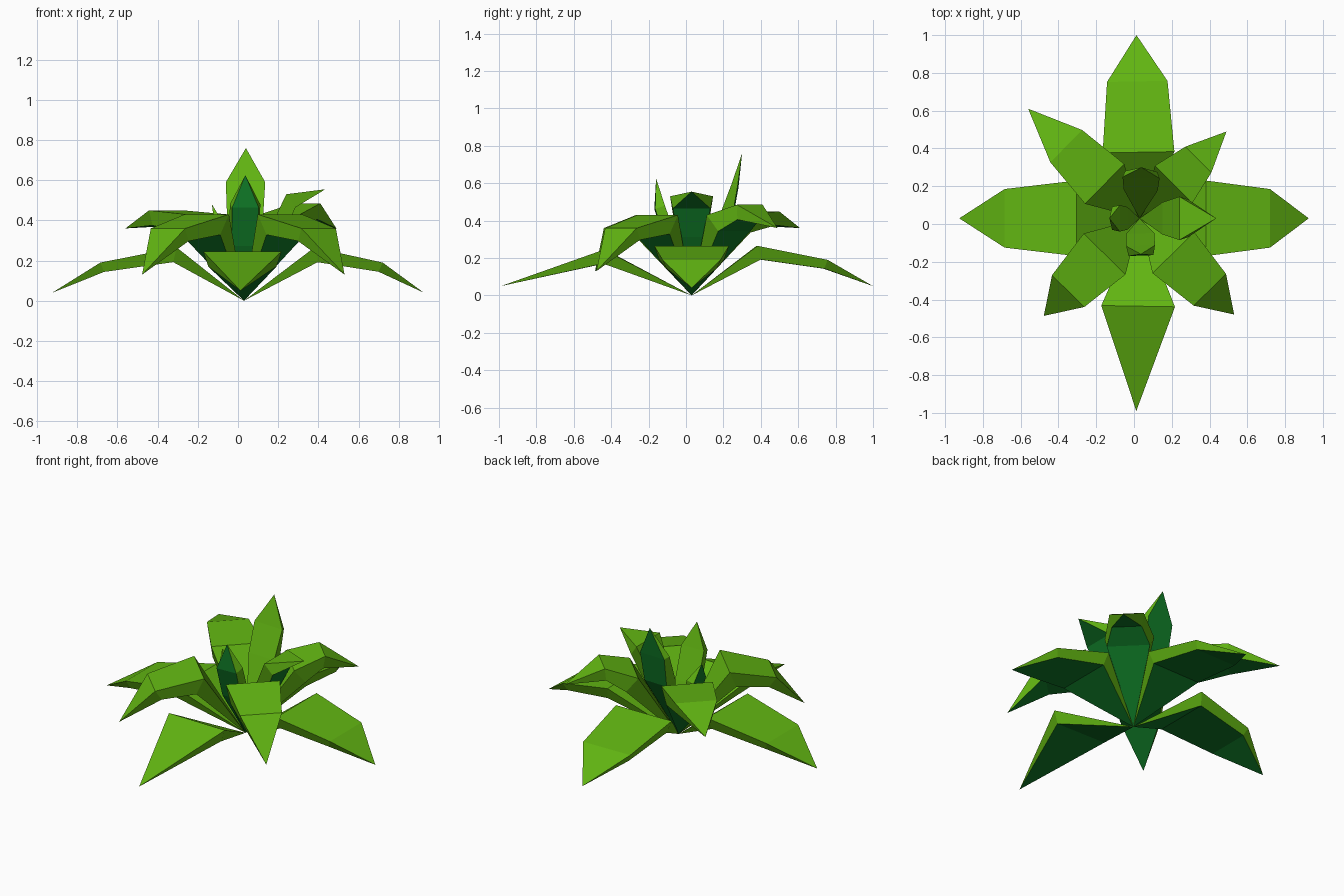
import bpy, bmesh, math
from mathutils import Vector

if "Cube" in bpy.data.objects:
    bpy.data.objects.remove(bpy.data.objects["Cube"])


def material(name, rgb):
    m = bpy.data.materials.new(name)
    m.diffuse_color = (*rgb, 1)
    m.use_nodes = True
    m.node_tree.nodes["Principled BSDF"].inputs["Base Color"].default_value = m.diffuse_color
    return m


MATS = [material("leaf green", (0.12, 0.46, 0.006)),
        material("underside green", (0.005, 0.19, 0.02))]
BASE = Vector((0.03, 0.03, 0.0))


def leaf(name, angle, sections, tip):
    """Pointed leaf: sections are (reach, height, half width, thickness)."""
    a = math.radians(angle)
    out = Vector((math.cos(a), math.sin(a), 0))
    side = Vector((-out.y, out.x, 0))
    up = Vector((0, 0, 1))
    path = [Vector((0, 0))] + [Vector(s[:2]) for s in sections] + [Vector(tip)]
    bm = bmesh.new()

    def vert(p, offset=0):
        return bm.verts.new(BASE + out * p.x + up * p.y + side * offset)

    start, end = vert(path[0]), vert(path[-1])
    rings = []
    for i, (r, z, w, t) in enumerate(sections, 1):
        tan = (path[i] - path[i-1]).normalized() + (path[i+1] - path[i]).normalized()
        tan.normalize()
        low = path[i] + Vector((tan.y, -tan.x)) * t
        rings.append([vert(path[i], w), vert(path[i], -w),
                      vert(low, -w * 0.87), vert(low, w * 0.87)])
    # index 2 of every ring pair is the underside
    for k in range(4):
        n = (k + 1) % 4
        faces = [bm.faces.new((start, rings[0][k], rings[0][n]))]
        for p, q in zip(rings, rings[1:]):
            faces.append(bm.faces.new((p[k], q[k], q[n], p[n])))
        faces.append(bm.faces.new((rings[-1][k], end, rings[-1][n])))
        for f in faces:
            f.material_index = 1 if k == 2 else 0
    bmesh.ops.recalc_face_normals(bm, faces=bm.faces)
    me = bpy.data.meshes.new(name)
    bm.to_mesh(me)
    bm.free()
    for m in MATS:
        me.materials.append(m)
    bpy.context.collection.objects.link(bpy.data.objects.new(name, me))


# Lower ring: wide drooping leaves
leaf("lower_leaf_right", 0, [(.35, .265, .20, .075), (.69, .19, .155, .05)], (.895, .04))
leaf("lower_leaf_left", 180, [(.335, .265, .20, .075), (.715, .19, .155, .05)], (.955, .04))
leaf("lower_leaf_back", 91, [(.35, .265, .19, .075), (.725, .19, .16, .05)], (.97, .05))
leaf("lower_leaf_front", -91, [(.465, .245, .195, .075)], (1.02, .05))

# Middle ring: diagonal arching leaves
leaf("middle_leaf_front_right", -45.5, [(.255, .43, .155, .11), (.53, .36, .12, .075)], (.714, .13))
leaf("middle_leaf_front_left", -134.5, [(.265, .43, .155, .11), (.54, .36, .12, .075)], (.724, .13))
leaf("middle_leaf_back_right", 45, [(.255, .43, .14, .11), (.44, .485, .097, .08)], (.65, .36))
leaf("middle_leaf_back_left", 135.5, [(.26, .43, .148, .11), (.545, .45, .12, .075)], (.828, .36))

# Upper ring: upright young leaves
leaf("upper_leaf_back", 88, [(.15, .42, .09, .07), (.215, .59, .098, .035)], (.27, .76))
leaf("upper_leaf_front", -88, [(.08, .29, .075, .06), (.145, .48, .076, .055)], (.19, .625))
leaf("upper_leaf_right", 0, [(.12, .34, .085, .07), (.21, .53, .115, .08)], (.405, .555))
leaf("upper_leaf_left", 180, [(.065, .26, .06, .05), (.105, .39, .07, .045)], (.16, .48))
